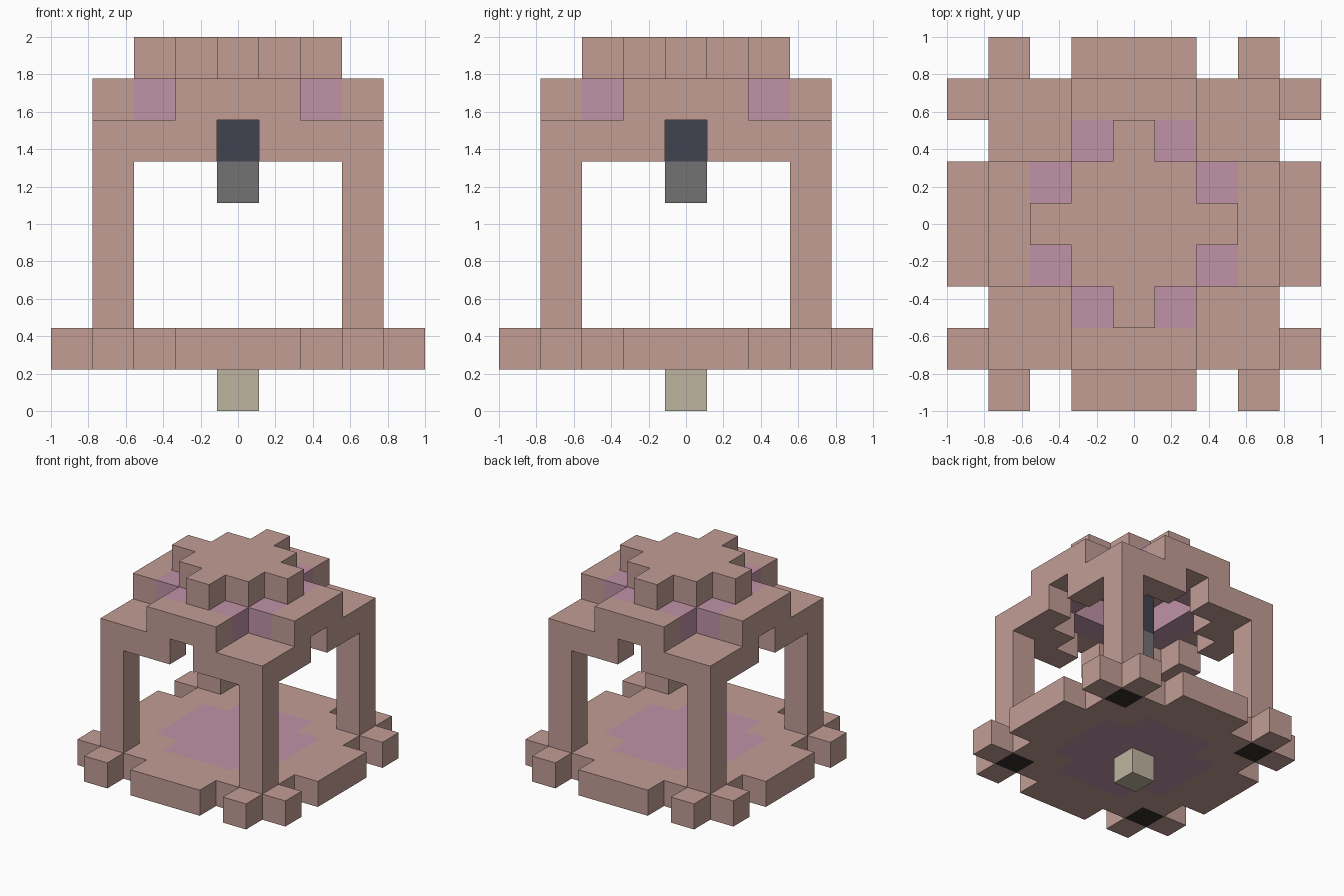
import bpy
import bmesh
from mathutils import Vector

cube = bpy.data.objects.get("Cube")
if cube:
    bpy.data.objects.remove(cube, do_unlink=True)

SIZE = 2 / 9  # edge of one block


def make_material(name, color):
    mat = bpy.data.materials.new(name)
    mat.use_nodes = True
    mat.diffuse_color = (*color, 1)
    mat.node_tree.nodes["Principled BSDF"].inputs["Base Color"].default_value = (*color, 1)
    return mat


clay = make_material("clay pink", (0.54, 0.34, 0.30))
mauve = make_material("mauve", (0.52, 0.29, 0.38))
beige = make_material("beige", (0.52, 0.46, 0.35))
gray = make_material("gray", (0.17, 0.17, 0.17))
navy = make_material("dark navy", (0.055, 0.055, 0.08))
black = make_material("soft black", (0.035, 0.026, 0.026))

# Plan of each layer, as rules on block columns counted from the centre
GRID = [(x, y) for x in range(-4, 5) for y in range(-4, 5)]


def layer(z, rule):
    """Blocks of one layer; the plan is symmetric, so the rule sees large, small distance."""
    return {(x, y, z) for x, y in GRID
            if rule(max(abs(x), abs(y)), min(abs(x), abs(y)))}


def is_corner(a, b):
    return a == b == 3


parts = {
    "bottom_peg": (beige, layer(0, lambda a, b: a == 0)),
    # Floor with an inlaid round patch and a scalloped border
    "floor_patch": (mauve, layer(1, lambda a, b: a <= 2 and a + b < 4)),
    "floor": (clay, layer(1, lambda a, b: (a <= 3 and a + b >= 3 and not is_corner(a, b)
                                           and not (a == 2 and b == 1))
                          or (a == 4 and b in (0, 1, 3)))),
    "foot_pads": (black, layer(1, is_corner)),
    "posts": (clay, set().union(*(layer(z, is_corner) for z in range(2, 6)))),
    # Arched beam, notched in the middle of each side
    "roof_beams": (clay, layer(6, lambda a, b: (a == 3 and b > 0) or a == b == 2)),
    # Stepped roof, hollow inside
    "roof_gables": (clay, layer(7, lambda a, b: a == 3 and b <= 1)),
    "roof_ring": (mauve, layer(7, lambda a, b: a == 2 and b <= 1)),
    "roof_cap": (clay, layer(8, lambda a, b: a <= 1 or (a == 2 and b == 0))),
    # Hanging centre piece
    "hanger": (navy, layer(6, lambda a, b: a == 0) | layer(7, lambda a, b: a == 0)),
    "clapper": (gray, layer(5, lambda a, b: a == 0)),
}

filled = set().union(*(cells for _, cells in parts.values()))
DIRECTIONS = [Vector(d) for d in ((1, 0, 0), (-1, 0, 0), (0, 1, 0),
                                  (0, -1, 0), (0, 0, 1), (0, 0, -1))]


def build_blocks(name, mat, cells):
    """Make one mesh of the exposed sides of a set of blocks."""
    bm = bmesh.new()
    for cell in sorted(cells):
        centre = Vector(cell) + Vector((0, 0, 0.5))
        for d in DIRECTIONS:
            neighbour = tuple(int(c + s) for c, s in zip(cell, d))
            if neighbour in filled:
                continue
            u = Vector((d.y, d.z, d.x))
            v = d.cross(u)
            corners = [centre + (d + u * i + v * j) / 2
                       for i, j in ((-1, -1), (1, -1), (1, 1), (-1, 1))]
            bm.faces.new([bm.verts.new(c * SIZE) for c in corners])
    bmesh.ops.remove_doubles(bm, verts=bm.verts, dist=0.001)
    mesh = bpy.data.meshes.new(name)
    bm.to_mesh(mesh)
    bm.free()
    mesh.materials.append(mat)
    obj = bpy.data.objects.new(name, mesh)
    bpy.context.collection.objects.link(obj)
    return obj


for part_name, (part_mat, part_cells) in parts.items():
    build_blocks(part_name, part_mat, part_cells)
